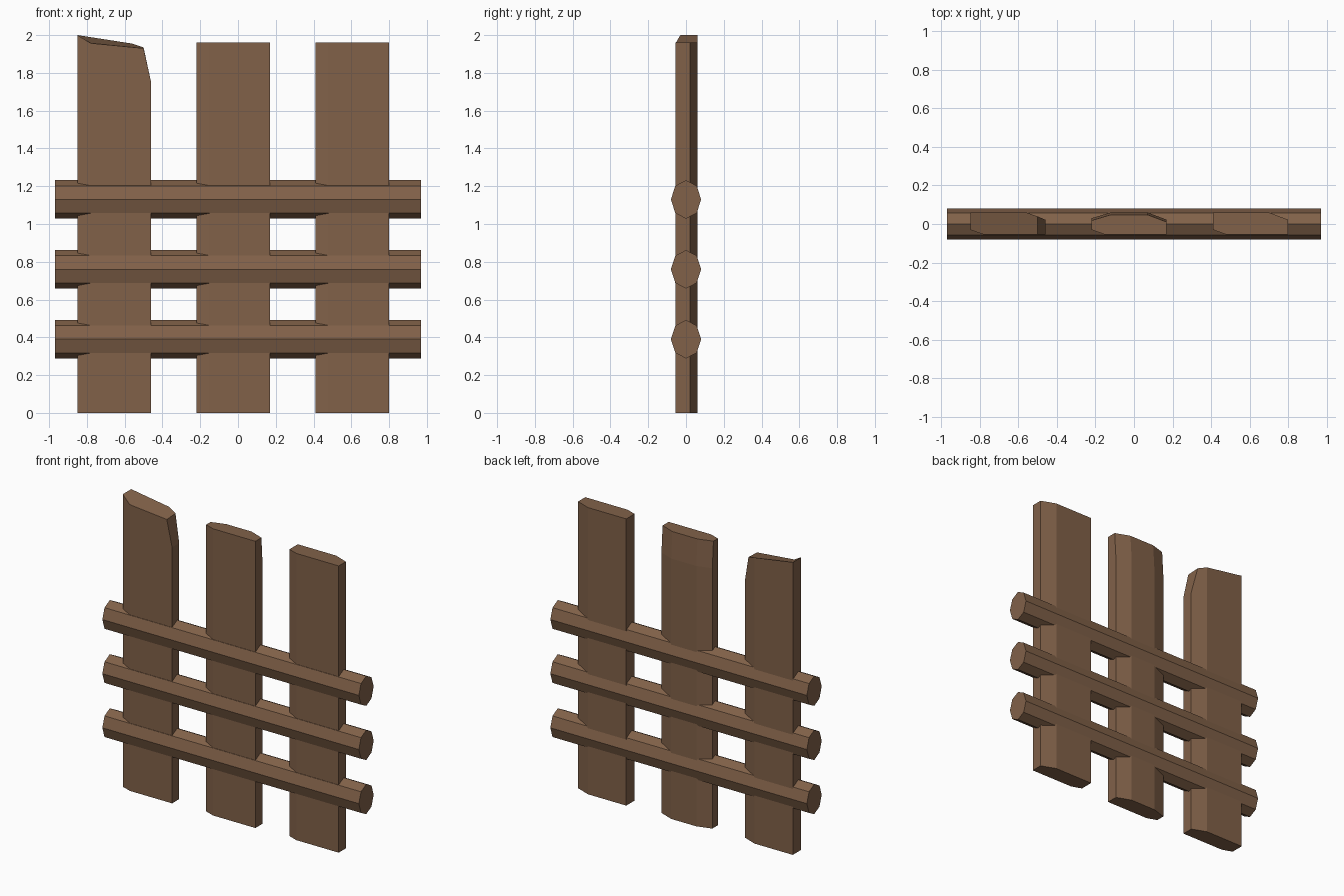
import bpy, bmesh, math

cube = bpy.data.objects.get("Cube")
if cube:
    bpy.data.objects.remove(cube)

wood = bpy.data.materials.new("brown_wood")
wood.use_nodes = True
BROWN = (0.22, 0.12, 0.066, 1)
wood.diffuse_color = BROWN
wood.node_tree.nodes["Principled BSDF"].inputs["Base Color"].default_value = BROWN


def loft(name, rings):
    """Skin a stack of equal-sized vertex rings and cap both ends."""
    bm = bmesh.new()
    rows = [[bm.verts.new(p) for p in ring] for ring in rings]
    n = len(rows[0])
    for low, high in zip(rows, rows[1:]):
        for i in range(n):
            j = (i + 1) % n
            bm.faces.new((low[i], low[j], high[j], high[i]))
    bm.faces.new(rows[0][::-1])
    bm.faces.new(rows[-1])
    bmesh.ops.recalc_face_normals(bm, faces=bm.faces)
    mesh = bpy.data.meshes.new(name)
    bm.to_mesh(mesh)
    bm.free()
    mesh.materials.append(wood)
    obj = bpy.data.objects.new(name, mesh)
    bpy.context.collection.objects.link(obj)
    return obj


def ring(section, x0, z):
    return [(x0 + x, y, z) for x, y in section]


# Plank cross-section: corners shaved at the front right and back left
W = 0.195
front = [(-W, -0.03), (-0.125, -0.055), (W, -0.055)]
plain = front + [(W, 0.022), (0.095, 0.06), (-W, 0.06)]
PITCH, MID = 0.63, -0.025

# Left plank: plain, flat top
loft("left_plank", [ring(plain, MID + PITCH, z) for z in (0, 1.96)])

# Middle plank: both back corners shaved, back leans in near the top
shaved = front + [(W, 0.022), (0.095, 0.06), (-0.095, 0.06), (-W, 0.03)]
lean = [(x, y - 0.012 if y > 0 else y) for x, y in shaved]
loft("middle_plank", [ring(shaved, MID, 0), ring(shaved, MID, 1.78), ring(lean, MID, 1.96)])

# Right plank: slanted broken top with a clipped corner
x0 = MID - PITCH
tip_z = [2.0, 1.957, 1.93, 1.935, 1.955, 2.0]
tip = [(x0 + (0.155 if x == W else x), 0.039 if y == 0.022 else y, z)
       for (x, y), z in zip(plain, tip_z)]
loft("right_plank", [ring(plain, x0, 0), ring(plain, x0, 1.75), tip])

# Three eight-sided rails
for name, z in (("lower_rail", 0.39), ("middle_rail", 0.76), ("upper_rail", 1.13)):
    angles = [k * math.pi / 4 for k in range(8)]
    loft(name, [[(x, 0.08 * math.cos(a), z + 0.102 * math.sin(a)) for a in angles]
                for x in (-0.97, 0.97)])
